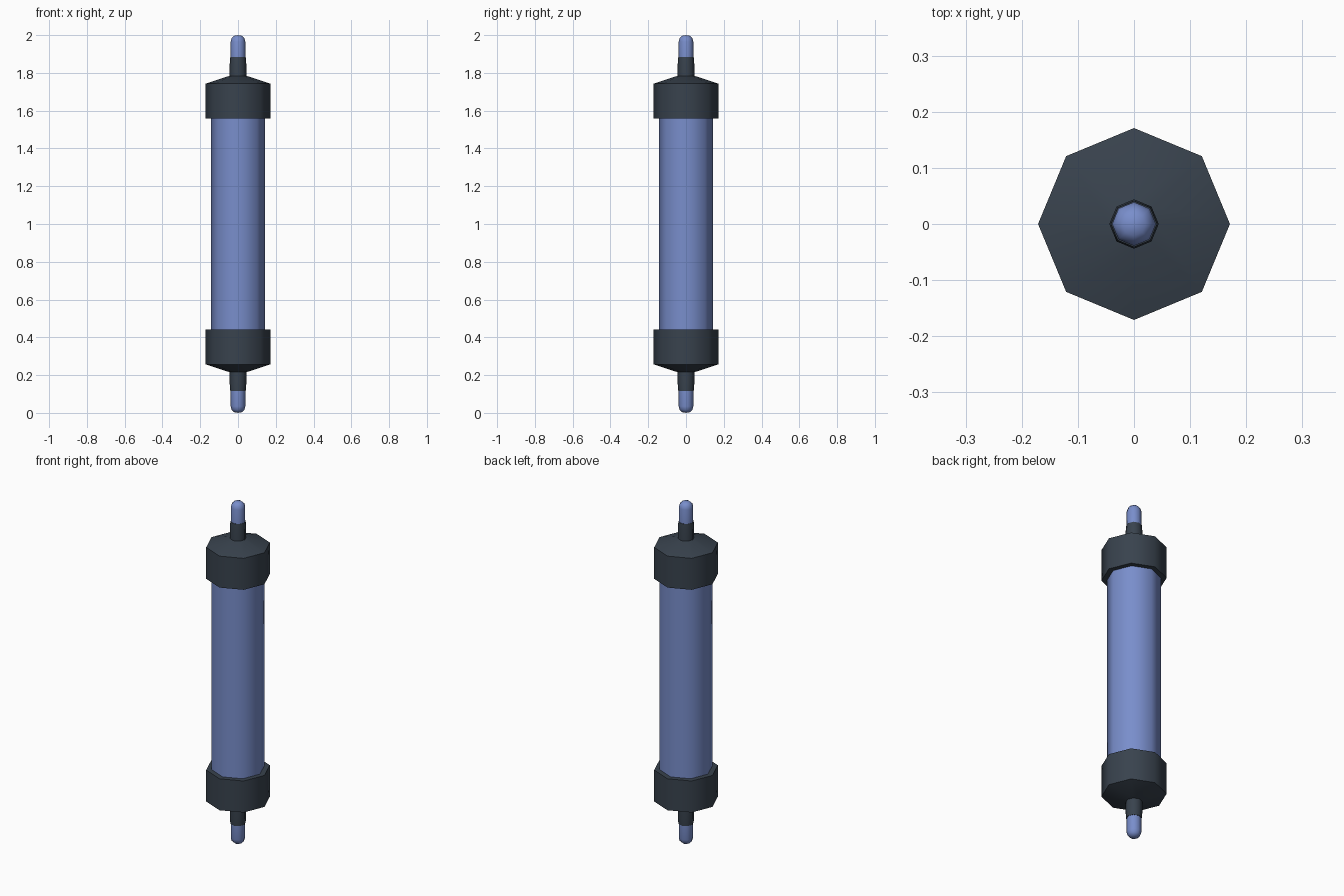
import bpy, bmesh, math

if "Cube" in bpy.data.objects:
    bpy.data.objects.remove(bpy.data.objects["Cube"])

SIDES = 8
MID = 1.0


def material(name, rgb):
    m = bpy.data.materials.new(name)
    m.diffuse_color = (*rgb, 1)
    m.use_nodes = True
    m.node_tree.nodes["Principled BSDF"].inputs["Base Color"].default_value = m.diffuse_color
    return m


BLUE = material("blue", (0.19, 0.27, 0.60))
DARK = material("dark_slate", (0.04, 0.055, 0.075))


def lathe(name, profile, mat, flip=1):
    """Eight-sided turning; profile is (radius, distance from mid height)."""
    bm = bmesh.new()
    rings = []
    for r, d in profile:
        n = SIDES if r > 0 else 1
        rings.append([bm.verts.new((r * math.cos(math.tau * i / SIDES),
                                    r * math.sin(math.tau * i / SIDES),
                                    MID + flip * d)) for i in range(n)])
    for a, b in zip(rings, rings[1:]):
        for i in range(SIDES):
            j = (i + 1) % SIDES
            if len(b) == 1:
                bm.faces.new((a[i], a[j], b[0]))
            else:
                bm.faces.new((a[i], a[j], b[j], b[i]))
    # close open ends
    for ring in (rings[0], rings[-1]):
        if len(ring) > 1:
            bm.faces.new(ring)
    bmesh.ops.recalc_face_normals(bm, faces=bm.faces[:])
    mesh = bpy.data.meshes.new(name)
    bm.to_mesh(mesh)
    bm.free()
    mesh.materials.append(mat)
    ob = bpy.data.objects.new(name, mesh)
    bpy.context.collection.objects.link(ob)
    bpy.ops.object.select_all(action='DESELECT')
    ob.select_set(True)
    bpy.context.view_layer.objects.active = ob
    bpy.ops.object.shade_smooth_by_angle(angle=math.radians(50))
    return ob


# long central tube, its ends seated in the caps
lathe("tube", [(0.142, -0.58), (0.142, 0.58)], BLUE)

for side, flip in (("top", 1), ("bottom", -1)):
    # collar with a shallow cone
    lathe(side + "_cap", [(0.171, 0.559), (0.171, 0.743), (0.043, 0.785)], DARK, flip)
    # slightly tapered neck
    lathe(side + "_neck", [(0.044, 0.775), (0.044, 0.845), (0.041, 0.883)], DARK, flip)
    # rounded contact tip
    lathe(side + "_tip", [(0.039, 0.87), (0.039, 0.965), (0.034, 0.984),
                          (0.021, 0.996), (0, 1.0)], BLUE, flip)
